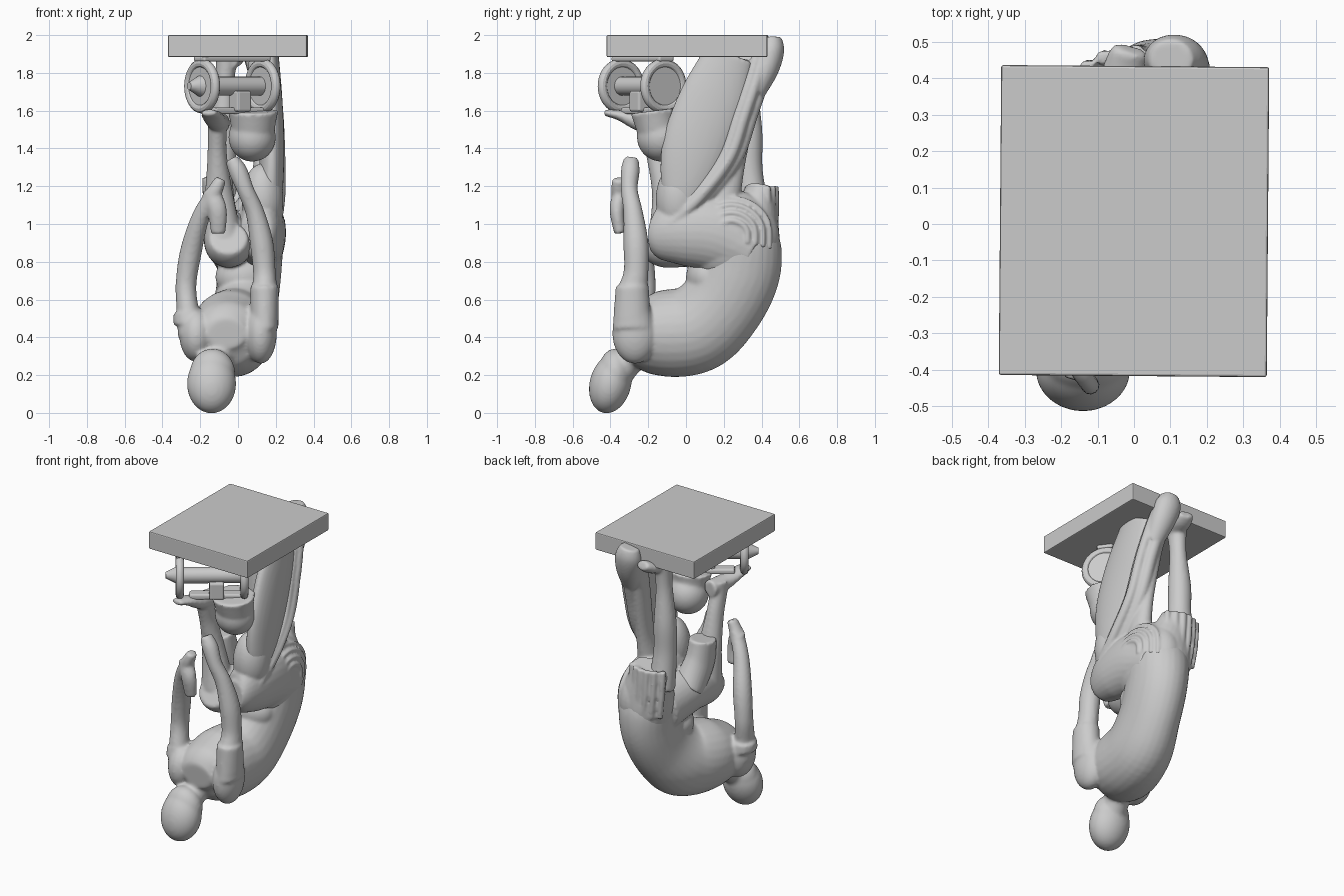
import bpy, math
from mathutils import Vector


def new_object(name, verts, faces):
    me = bpy.data.meshes.new(name)
    me.from_pydata(verts, [], faces)
    ob = bpy.data.objects.new(name, me)
    bpy.context.collection.objects.link(ob)
    return ob


def loft(name, stations, n=28, steps=8):
    """Smooth limb through stations (x, y, z, half width, half depth)."""
    st = [Vector(s) for s in stations]
    path = []
    for i in range(len(st) - 1):
        p0, p1, p2, p3 = st[max(i - 1, 0)], st[i], st[i + 1], st[min(i + 2, len(st) - 1)]
        for k in range(steps):
            t = k / steps
            path.append(p1 + 0.5 * t * ((p2 - p0) + t * ((2 * p0 - 5 * p1 + 4 * p2 - p3)
                        + t * (3 * p1 - p0 - 3 * p2 + p3))))
    path.append(st[-1])
    verts, faces = [], []
    for i, p in enumerate(path):
        a, b = path[max(i - 1, 0)], path[min(i + 1, len(path) - 1)]
        tan = (Vector(b[:3]) - Vector(a[:3])).normalized()
        side = Vector((1, 0, 0))
        side = (side - tan * side.dot(tan)).normalized()
        up = tan.cross(side)
        for j in range(n):
            w = 2 * math.pi * j / n
            verts.append(Vector(p[:3]) + side * p[3] * math.cos(w) + up * p[4] * math.sin(w))
    for i in range(len(path) - 1):
        for j in range(n):
            k = (j + 1) % n
            faces.append((i * n + j, i * n + k, (i + 1) * n + k, (i + 1) * n + j))
    faces.append(tuple(reversed(range(n))))
    faces.append(tuple(range((len(path) - 1) * n, len(path) * n)))
    return new_object(name, verts, faces)


def tube(name, pts, r):
    return loft(name, [(*p, r, r) for p in pts], 12)


def ball(name, loc, scale, rot=(0, 0, 0)):
    bpy.ops.mesh.primitive_uv_sphere_add(segments=40, ring_count=24, location=loc, rotation=rot)
    ob = bpy.context.object
    ob.name, ob.scale = name, scale
    return ob


def fuse(name, parts, voxel=0.01, iterations=8):
    """Join parts and blend them into one sculpted surface."""
    bpy.ops.object.select_all(action='DESELECT')
    for p in parts:
        p.select_set(True)
    bpy.context.view_layer.objects.active = parts[0]
    bpy.ops.object.join()
    ob = bpy.context.object
    ob.name = name
    bpy.ops.object.transform_apply(location=True, rotation=True, scale=True)
    m = ob.modifiers.new("blend", 'REMESH')
    m.mode, m.voxel_size, m.use_smooth_shade = 'VOXEL', voxel, True
    s = ob.modifiers.new("soften", 'SMOOTH')
    s.factor, s.iterations = 0.5, iterations


# Base slab
bpy.ops.mesh.primitive_cube_add(size=1, location=(0, 0.008, 1.942), rotation=(0, 0, -0.008))
base = bpy.context.object
base.name = "base_slab"
base.scale = (0.735, 0.85, 0.116)
bpy.ops.object.transform_apply(location=False, rotation=False, scale=True)
bv = base.modifiers.new("worn_edge", 'BEVEL')
bv.width, bv.segments = 0.006, 2

# Head, neck and bent torso
figure = [
    ball("head", (-0.14, -0.40, 0.155), (0.13, 0.11, 0.16), (-0.25, 0, 0)),
    ball("jaw", (-0.135, -0.375, 0.21), (0.12, 0.09, 0.13)),
    loft("neck", [(-0.13, -0.38, 0.18, .08, .08), (-0.11, -0.28, 0.30, .085, .08),
                  (-0.08, -0.18, 0.38, .14, .1)]),
    loft("torso", [(-0.06, -0.35, 0.42, .10, .08), (-0.06, -0.28, 0.425, .18, .165),
                   (-0.045, -0.14, 0.42, .215, .225), (0.0, 0.05, 0.445, .195, .235),
                   (0.04, 0.19, 0.575, .17, .225), (0.06, 0.28, 0.75, .17, .22),
                   (0.06, 0.30, 0.92, .175, .20), (0.06, 0.30, 1.02, .12, .14)]),
    ball("belly", (0.03, 0.11, 0.72), (0.15, 0.11, 0.12)),
    ball("right_shoulder", (0.12, -0.27, 0.42), (0.085, 0.12, 0.16)),
    ball("left_shoulder", (-0.22, -0.25, 0.41), (0.09, 0.12, 0.14)),
]

# Arms with sleeves and hands
figure += [
    loft("right_arm", [(0.14, -0.28, 0.45, .075, .11), (0.14, -0.285, 0.62, .07, .085),
                       (0.14, -0.265, 0.74, .06, .066), (0.125, -0.265, 0.90, .062, .066),
                       (0.09, -0.28, 1.06, .05, .052), (0.04, -0.30, 1.18, .045, .045),
                       (0.0, -0.295, 1.28, .05, .05), (-0.035, -0.29, 1.345, .035, .04)]),
    loft("left_arm", [(-0.24, -0.25, 0.42, .08, .10), (-0.265, -0.24, 0.54, .06, .07),
                      (-0.275, -0.22, 0.68, .055, .06), (-0.25, -0.24, 0.85, .058, .06),
                      (-0.20, -0.30, 1.03, .048, .05), (-0.13, -0.35, 1.16, .042, .045),
                      (-0.09, -0.355, 1.24, .03, .035)]),
    loft("left_hand", [(-0.15, -0.34, 1.18, .045, .04), (-0.11, -0.365, 1.08, .05, .04),
                       (-0.105, -0.35, 0.95, .04, .03)]),
    loft("right_sleeve_cuff", [(0.14, -0.285, 0.50, .075, .10), (0.14, -0.285, 0.67, .076, .088)]),
    loft("left_sleeve_cuff", [(-0.26, -0.24, 0.47, .082, .09), (-0.265, -0.235, 0.53, .078, .08)]),
]

# Legs: one foot forward on the wheeled frame, one behind
figure += [
    loft("left_thigh", [(0.0, 0.28, 0.88, .15, .17), (-0.04, 0.05, 0.92, .14, .15),
                        (-0.05, -0.12, 0.90, .125, .13), (-0.05, -0.19, 0.93, .10, .09)]),
    loft("left_shin", [(-0.08, -0.10, 0.93, .10, .10), (-0.10, -0.11, 1.15, .075, .07),
                       (-0.11, -0.15, 1.36, .052, .06), (-0.11, -0.19, 1.50, .05, .06),
                       (-0.11, -0.20, 1.57, .05, .07)]),
    loft("left_foot", [(-0.09, -0.12, 1.535, .05, .055), (-0.11, -0.24, 1.54, .055, .05),
                       (-0.14, -0.35, 1.575, .055, .028), (-0.155, -0.43, 1.59, .04, .018)]),
    loft("back_leg", [(-0.07, 0.36, 1.05, .085, .085), (-0.08, 0.335, 1.28, .072, .072),
                      (-0.08, 0.335, 1.48, .07, .07), (-0.07, 0.33, 1.72, .05, .055),
                      (-0.06, 0.33, 1.90, .06, .07)]),
    loft("back_foot", [(-0.05, 0.28, 1.86, .05, .04), (-0.03, 0.41, 1.87, .06, .04),
                       (-0.01, 0.48, 1.90, .05, .03)]),
]
fuse("crouching_figure", figure)

# Skirt over hip and thigh with pleated hem
cloth = [
    ball("hip_cloth", (0.09, 0.24, 0.93), (0.155, 0.255, 0.25)),
    loft("thigh_cloth", [(0.08, 0.33, 0.87, .16, .17), (0.11, 0.15, 0.95, .145, .20),
                         (0.12, -0.02, 0.96, .125, .18), (0.11, -0.14, 0.95, .10, .14),
                         (0.10, -0.18, 0.95, .07, .08)]),
    ball("knee_cloth", (0.13, -0.04, 1.13), (0.11, 0.12, 0.19)),
    loft("back_skirt", [(0.06, 0.30, 0.75, .15, .18), (0.04, 0.34, 0.95, .17, .16),
                        (0.0, 0.38, 1.10, .14, .105), (-0.02, 0.395, 1.19, .12, .08)]),
    loft("left_wrap", [(-0.08, 0.10, 0.95, .10, .10), (-0.10, 0.0, 1.10, .085, .11),
                       (-0.11, -0.02, 1.25, .08, .09)]),
    # inner cloth between the panel and the rear leg
    loft("inner_drape", [(0.12, 0.18, 1.05, .08, .10), (0.13, 0.24, 1.30, .05, .07),
                         (0.12, 0.30, 1.60, .05, .07), (0.11, 0.36, 1.86, .06, .07)]),
]
for i in range(6):
    x = -0.12 + i * 0.045
    y = 0.43 + 0.045 * math.sin(math.pi * i / 5)
    cloth.append(tube("pleat", [(x + .02, y - .01, 0.88), (x, y, 1.03), (x - .01, y, 1.2)], .02))


def on_hip(r, a):
    u, v = r * math.cos(a), r * math.sin(a)
    return (0.09 + 0.155 * math.sqrt(max(0.05, 1 - u * u - v * v)), 0.24 + 0.255 * u, 0.93 + 0.25 * v)


for r in (0.35, 0.52, 0.68, 0.82):
    cloth.append(tube("arc_fold", [on_hip(r, a) for a in (-0.3, 0.4, 1.0, 1.6, 2.2, 2.8, 3.4)], .015))

# Gathered drapery running from the lap to the back edge of the slab
for dx, dy, r in ((0, 0, .032), (-0.05, 0.035, .038), (-0.005, -0.04, .02), (-0.09, 0.0, .04)):
    cloth.append(tube("hanging_fold", [(0.20 + dx, -0.08 + dy, 1.00), (0.22 + dx, 0.08 + dy, 1.15),
                                       (0.22 + dx, 0.23 + dy, 1.35), (0.21 + dx, 0.31 + dy, 1.58),
                                       (0.19 + dx, 0.37 + dy, 1.76), (0.16 + dx, 0.41 + dy, 1.90)], r))
cloth.append(loft("cloth_end", [(0.15, 0.36, 1.70, .06, .06), (0.13, 0.42, 1.82, .08, .07),
                                (0.11, 0.45, 1.92, .085, .07), (0.10, 0.45, 1.985, .06, .055)]))
fuse("draped_skirt", cloth, 0.009, 3)

# Broad smooth panel beside the wheels
fuse("smooth_side_panel", [loft("panel", [(0.165, -0.04, 1.08, .06, .08), (0.175, 0.0, 1.22, .065, .14),
                                          (0.18, 0.05, 1.42, .065, .175), (0.175, 0.14, 1.66, .06, .175),
                                          (0.165, 0.23, 1.90, .05, .13)])])

# Rounded vessel with a flat rim
fuse("rounded_vessel", [
    ball("bowl", (0.075, -0.13, 1.46), (0.125, 0.13, 0.13)),
    loft("bowl_rim", [(0.08, -0.15, 1.50, .115, .11), (0.08, -0.16, 1.56, .125, .12),
                      (0.08, -0.165, 1.60, .135, .13)])])

# Wheels on a slanted axle
axis = Vector((0.32, 0.23, 0)).normalized()
spin = axis.to_track_quat('Z', 'Y')
front, rear = Vector((-0.19, -0.345, 1.73)), Vector((0.13, -0.12, 1.73))


def on_axle(kind, name, centre, **kw):
    getattr(bpy.ops.mesh, "primitive_%s_add" % kind)(location=centre, rotation=spin.to_euler(), **kw)
    bpy.context.object.name = name
    bpy.ops.object.shade_smooth_by_angle()


for label, c in (("front", front), ("rear", rear)):
    on_axle("torus", label + "_wheel_rim", c, major_radius=0.12, minor_radius=0.025,
            major_segments=40, minor_segments=12)
    on_axle("cylinder", label + "_wheel_disc", c, radius=0.12, depth=0.03, vertices=40)
on_axle("cylinder", "axle", (front + rear) / 2, radius=0.05, depth=0.40, vertices=24)
on_axle("cone", "hub_cone", front - axis * 0.04, radius1=0.02, radius2=0.065, depth=0.09, vertices=24)

# Block, rail and footing around the axle
for name, loc, size in (("axle_block", (0.01, -0.24, 1.65), (0.09, 0.09, 0.11)),
                        ("frame_rail", (0.0, -0.22, 1.60), (0.34, 0.07, 0.035)),
                        ("wheel_footing", (-0.03, -0.23, 1.875), (0.44, 0.10, 0.03))):
    bpy.ops.mesh.primitive_cube_add(size=1, location=loc, rotation=(0, 0, math.atan2(0.23, 0.32)))
    ob = bpy.context.object
    ob.name, ob.scale = name, size
    bpy.ops.object.transform_apply(location=False, rotation=False, scale=True)
    b = ob.modifiers.new("round", 'BEVEL')
    b.width, b.segments = 0.012, 3
